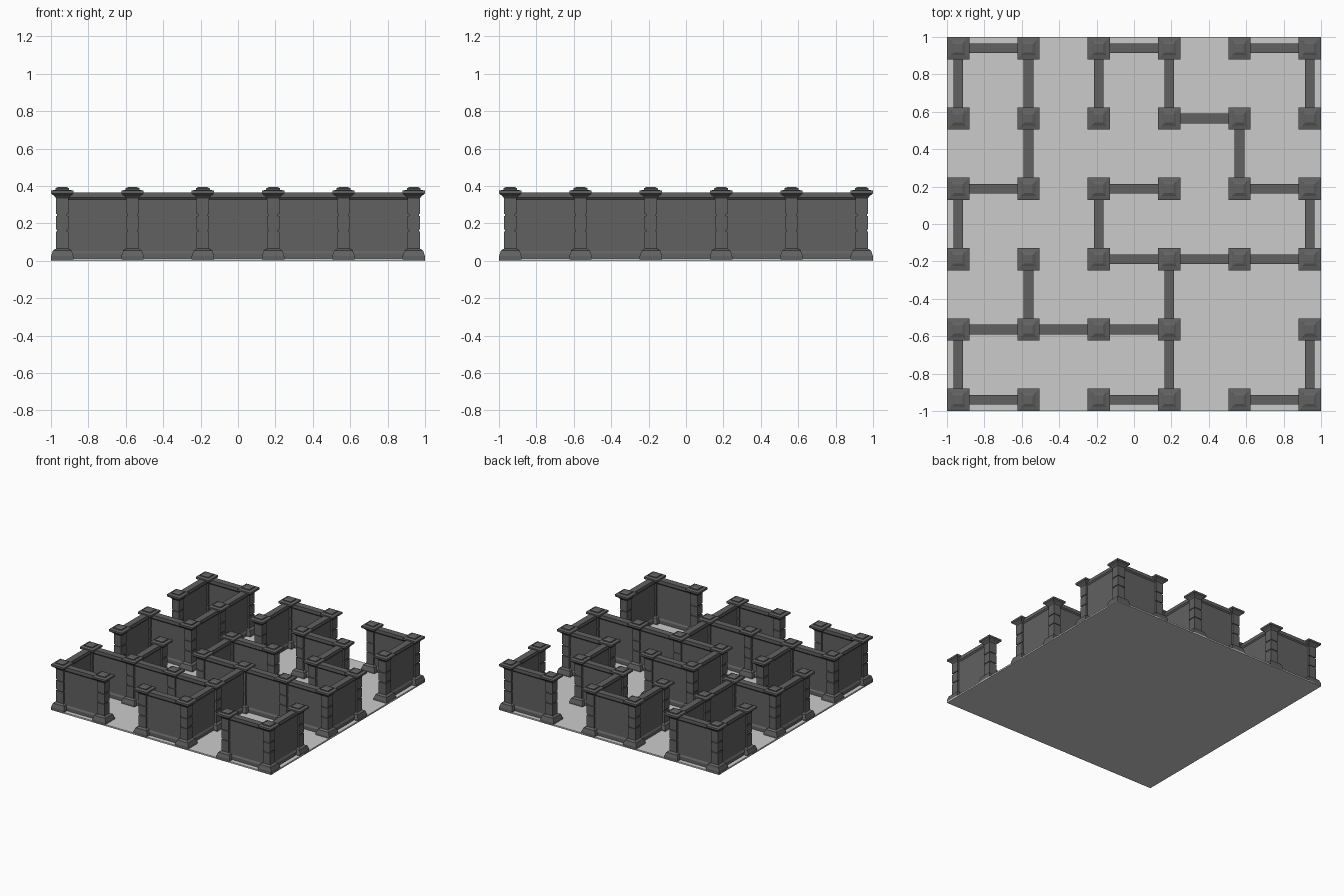
import bpy
import bmesh

cube = bpy.data.objects.get("Cube")
if cube:
    bpy.data.objects.remove(cube, do_unlink=True)


def material(name, value):
    mat = bpy.data.materials.new(name)
    mat.use_nodes = True
    color = (value, value, value, 1)
    mat.diffuse_color = color
    mat.node_tree.nodes["Principled BSDF"].inputs["Base Color"].default_value = color
    return mat


stone = material("dark stone", 0.12)
paving = material("pale paving", 0.6)


def loft(bm, sections):
    """Skin stacked rectangles given as (half x, half y, z)."""
    rings = [[bm.verts.new((sx * hx, sy * hy, z))
              for sx, sy in ((-1, -1), (1, -1), (1, 1), (-1, 1))]
             for hx, hy, z in sections]
    bm.faces.new(rings[0][::-1])
    bm.faces.new(rings[-1])
    for low, high in zip(rings, rings[1:]):
        for k in range(4):
            n = (k + 1) % 4
            bm.faces.new((low[k], low[n], high[n], high[k]))


def mesh(name, mat, *parts):
    bm = bmesh.new()
    for sections in parts:
        loft(bm, sections)
    data = bpy.data.meshes.new(name)
    bm.to_mesh(data)
    bm.free()
    data.materials.append(mat)
    return data


def place(name, data, x=0, y=0, turn=0):
    obj = bpy.data.objects.new(name, data)
    obj.location = (x, y, 0)
    obj.rotation_euler.z = turn
    bpy.context.collection.objects.link(obj)


# Pillar: plinth, grooved shaft, flared cap with a raised block
def square(*pairs):
    return [(h, h, z) for h, z in pairs]


plinth = square((.06, .004), (.06, .025), (.05, .055), (.033, .065))
shaft = square((.033, .06), (.033, .158), (.027, .158), (.027, .168),
               (.033, .168), (.033, .24), (.027, .24), (.027, .25),
               (.033, .25), (.033, .34))
cap = square((.033, .335), (.04, .345), (.06, .36), (.06, .375), (.037, .38),
             (.037, .388), (.022, .395))
pillar = mesh("pillar", stone, plinth, shaft, cap)

# Wall: skirting, panel and coping, running between pillar centres
step = 0.376
half = step / 2
panel = mesh("wall", stone,
             [(half, .026, .004), (half, .026, .04), (half, .018, .052)],
             [(half, .018, .04), (half, .018, .345)],
             [(half, .018, .328), (half, .026, .338), (half, .026, .365)])

# Maze layout: start columns of walls in each row, start rows in each column
rows = ["024", "012", "234", "024", "3", "024"]
columns = ["024", "134", "24", "014", "3", "024"]
posts = set()


def at(i):
    return (i - 2.5) * step


for line, (row, column) in enumerate(zip(rows, columns)):
    for start in map(int, row):
        place("wall_across", panel, at(start + .5), at(line))
        posts |= {(start, line), (start + 1, line)}
    for start in map(int, column):
        place("wall_along", panel, at(line), at(start + .5), 1.570796)
        posts |= {(line, start), (line, start + 1)}

for i, j in sorted(posts):
    place("pillar", pillar, at(i), at(j))

# Floor slab
place("floor", mesh("floor", paving, [(1, 1, 0), (1, 1, .012)]))
